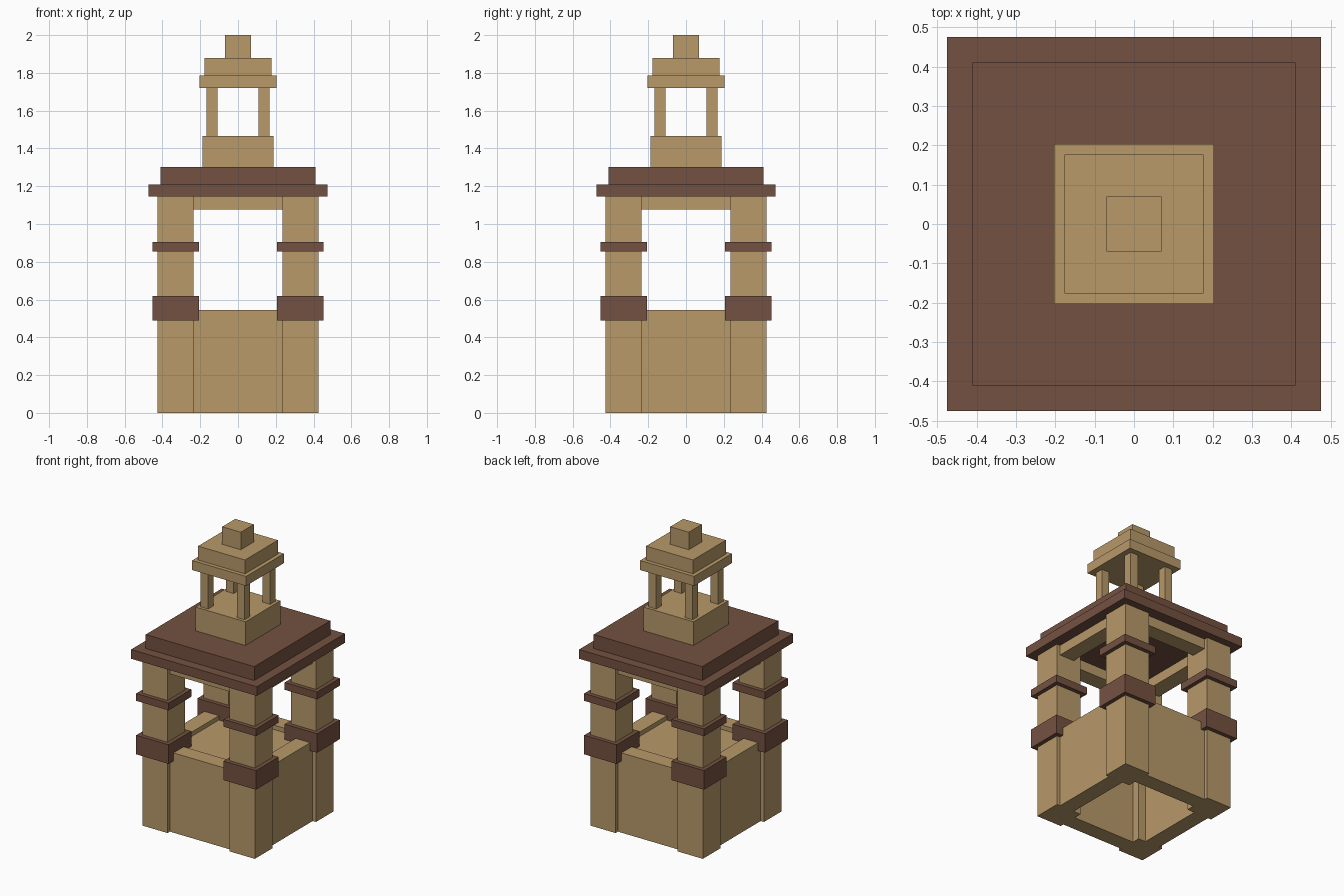
import bpy, bmesh
from mathutils import Matrix, Vector

if "Cube" in bpy.data.objects:
    bpy.data.objects.remove(bpy.data.objects["Cube"])


def material(name, rgb):
    m = bpy.data.materials.new(name)
    m.diffuse_color = (*rgb, 1)
    m.use_nodes = True
    m.node_tree.nodes["Principled BSDF"].inputs["Base Color"].default_value = m.diffuse_color
    return m


SAND = material("sandstone", (0.479, 0.319, 0.141))
BROWN = material("brown_stone", (0.174, 0.083, 0.053))


def box(name, x, y, z, mat):
    """Box from (min, max) ranges on each axis."""
    bm = bmesh.new()
    size = Vector((x[1] - x[0], y[1] - y[0], z[1] - z[0]))
    mid = Vector((sum(x) / 2, sum(y) / 2, sum(z) / 2))
    bmesh.ops.create_cube(bm, size=1, matrix=Matrix.Translation(mid) @ Matrix.Diagonal(size).to_4x4())
    me = bpy.data.meshes.new(name)
    bm.to_mesh(me)
    bm.free()
    me.materials.append(mat)
    ob = bpy.data.objects.new(name, me)
    bpy.context.collection.objects.link(ob)
    return ob


def slab(name, half, z, mat):
    return box(name, (-half, half), (-half, half), z, mat)


def corners(name, centre, half, z, mat):
    """Square block repeated at the four corners."""
    for sx in (-1, 1):
        for sy in (-1, 1):
            box(name, (sx * centre - half, sx * centre + half),
                (sy * centre - half, sy * centre + half), z, mat)


def ring(name, inner, outer, length, z, mat):
    """Four straight pieces running between the pillars."""
    for s in (-1, 1):
        span = tuple(sorted((s * inner, s * outer)))
        box(name, (-length, length), span, z, mat)
        box(name, span, (-length, length), z, mat)


# Corner pillars with two collars each
corners("corner_pillar", 0.33, 0.095, (0, 1.145), SAND)
corners("lower_collar", 0.33, 0.1225, (0.49, 0.62), BROWN)
corners("upper_collar", 0.33, 0.1225, (0.855, 0.905), BROWN)

# Parapet walls, raised floor and top beams
ring("parapet_wall", 0.29, 0.40, 0.24, (0, 0.545), SAND)
slab("floor", 0.295, (0.46, 0.515), SAND)
ring("top_beam", 0.29, 0.40, 0.24, (1.077, 1.145), SAND)

# Stepped roof
slab("roof_eave", 0.475, (1.145, 1.208), BROWN)
slab("roof_step", 0.41, (1.208, 1.303), BROWN)

# Lantern on the roof
slab("lantern_base", 0.188, (1.303, 1.465), SAND)
corners("lantern_post", 0.138, 0.029, (1.465, 1.72), SAND)
slab("lantern_eave", 0.204, (1.72, 1.785), SAND)
slab("lantern_cap", 0.177, (1.785, 1.88), SAND)
slab("finial", 0.07, (1.88, 2.0), SAND)
